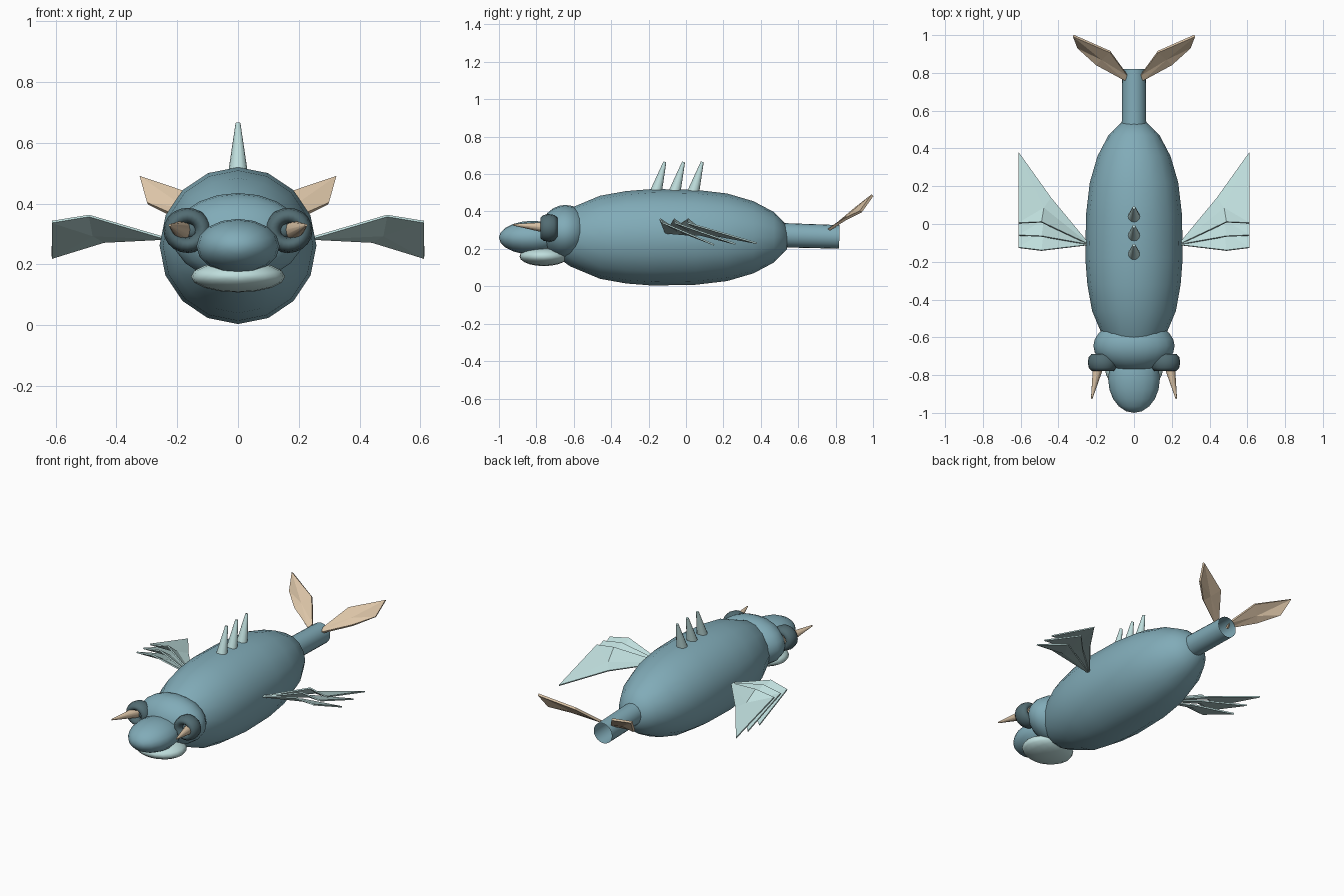
import bpy, bmesh, math
from mathutils import Vector, Matrix

if "Cube" in bpy.data.objects:
    bpy.data.objects.remove(bpy.data.objects["Cube"])


def material(name, rgb):
    m = bpy.data.materials.new(name)
    m.use_nodes = True
    m.diffuse_color = (*rgb, 1)
    m.node_tree.nodes["Principled BSDF"].inputs["Base Color"].default_value = (*rgb, 1)
    return m


TEAL = material("teal skin", (0.22, 0.41, 0.48))
PALE = material("pale fin", (0.52, 0.73, 0.72))
TAN = material("tan horn", (0.72, 0.56, 0.39))
DARK = material("dark eye ring", (0.085, 0.15, 0.17))


def finish(name, bm, mat, smooth=True):
    bmesh.ops.recalc_face_normals(bm, faces=bm.faces)
    for f in bm.faces:
        f.smooth = smooth
    me = bpy.data.meshes.new(name)
    bm.to_mesh(me)
    bm.free()
    me.materials.append(mat)
    ob = bpy.data.objects.new(name, me)
    bpy.context.collection.objects.link(ob)
    return ob


def ellipsoid(name, center, radii, mat, segs=16, rings=10):
    bm = bmesh.new()
    bmesh.ops.create_uvsphere(bm, u_segments=segs, v_segments=rings, radius=1)
    turn = Matrix.Rotation(math.pi / 2, 4, 'X')
    bmesh.ops.transform(bm, matrix=Matrix.Translation(center) @ Matrix.Diagonal((*radii, 1)) @ turn,
                        verts=bm.verts)
    return finish(name, bm, mat)


def tapered(name, start, end, r1, r2, mat, segs=12, caps=True):
    a, b = Vector(start), Vector(end)
    bm = bmesh.new()
    bmesh.ops.create_cone(bm, cap_ends=caps, segments=segs, radius1=r1, radius2=r2, depth=(b - a).length)
    turn = (b - a).to_track_quat('Z', 'Y').to_matrix().to_4x4()
    bmesh.ops.transform(bm, matrix=Matrix.Translation((a + b) / 2) @ turn, verts=bm.verts)
    ob = finish(name, bm, mat)
    for p in ob.data.polygons:
        p.use_smooth = len(p.vertices) <= 4
    return ob


def torus(name, center, major, minor, depth, mat, segs=20, tube=10):
    bm = bmesh.new()
    rows = []
    for i in range(segs):
        a = math.tau * i / segs
        row = []
        for j in range(tube):
            b = math.tau * j / tube
            r = major + minor * math.cos(b)
            row.append(bm.verts.new((center[0] + r * math.cos(a), center[1] + depth * math.sin(b),
                                     center[2] + 0.94 * r * math.sin(a))))
        rows.append(row)
    for i in range(segs):
        p, q = rows[i], rows[(i + 1) % segs]
        for j in range(tube):
            k = (j + 1) % tube
            bm.faces.new((p[j], p[k], q[k], q[j]))
    return finish(name, bm, mat)


def blade(name, points, side, mat, thickness):
    # Thin fin: a fan of triangles around the outline's middle
    bm = bmesh.new()
    vs = [bm.verts.new((side * x, y, z)) for x, y, z in points]
    mid = sum((v.co for v in vs), Vector()) / len(vs)
    hub = bm.verts.new(mid)
    for i, v in enumerate(vs):
        bm.faces.new((hub, v, vs[(i + 1) % len(vs)]))
    ob = finish(name, bm, mat, smooth=False)
    mod = ob.modifiers.new("thickness", 'SOLIDIFY')
    mod.thickness = thickness
    mod.offset = 0
    return ob


# Body: lathed around the long axis
profile = [(-0.74, 0.02), (-0.71, 0.09), (-0.62, 0.155), (-0.46, 0.222), (-0.32, 0.247), (-0.18, 0.258),
           (0.05, 0.254), (0.22, 0.234), (0.36, 0.193), (0.47, 0.135), (0.54, 0.064)]
SIDES = 16
bm = bmesh.new()
rings = [[bm.verts.new((r * math.sin(math.tau * i / SIDES), y, 0.262 + r * math.cos(math.tau * i / SIDES)))
          for i in range(SIDES)] for y, r in profile]
for lo, hi in zip(rings, rings[1:]):
    for i in range(SIDES):
        k = (i + 1) % SIDES
        bm.faces.new((lo[i], lo[k], hi[k], hi[i]))
bm.faces.new(rings[0])
bm.faces.new(rings[-1])
finish("body", bm, TEAL)

# Open tail stalk
tapered("tail_stalk", (0, 0.52, 0.273), (0, 0.82, 0.264), 0.065, 0.063, TEAL, 20, caps=False)

# Head, snout and jaw
ellipsoid("head", (0, -0.645, 0.29), (0.215, 0.135, 0.145), TEAL, 20, 12)
ellipsoid("snout", (0, -0.82, 0.26), (0.137, 0.18, 0.09), TEAL)
ellipsoid("lower_jaw", (0, -0.76, 0.16), (0.155, 0.13, 0.052), PALE)

# Back spines
for n in range(3):
    y = -0.165 + 0.1 * n
    tapered("back_spine_%d" % (n + 1), (0, y, 0.49), (0, y + 0.052, 0.665), 0.034, 0.008, PALE)

for side, label in ((1, "left"), (-1, "right")):
    # Eye ring with a horn running through it
    torus(label + "_eye_ring", (side * 0.166, -0.733, 0.312), 0.051, 0.028, 0.047, DARK)
    tapered(label + "_eye_disc", (side * 0.162, -0.66, 0.31), (side * 0.162, -0.735, 0.31), 0.032, 0.04, TAN)
    ellipsoid(label + "_pupil", (side * 0.152, -0.735, 0.312), (0.023, 0.015, 0.024), DARK, 12, 8)
    tapered(label + "_eye_horn", (side * 0.178, -0.70, 0.31), (side * 0.224, -0.925, 0.329), 0.036, 0.004, TAN)

    # Overlapping blades of the side fin
    root = (0.235, -0.11, 0.285)
    for n in range(3):
        front = -0.125 + 0.065 * n
        tip = 0.15 + 0.115 * n
        blade("%s_side_fin_blade_%d" % (label, n + 1),
              [root, (0.49, front - 0.015 + 0.01 * n, 0.36), (0.612, front, 0.34),
               (0.612, tip, 0.222 + 0.004 * n), (0.44, 0.55 * tip - 0.07, 0.275)],
              side, PALE, 0.008)

    # Tail fin
    blade(label + "_tail_fin",
          [(0.045, 0.76, 0.30), (0.2, 0.845, 0.355), (0.297, 0.935, 0.40),
           (0.322, 0.997, 0.487), (0.127, 0.912, 0.42), (0.037, 0.79, 0.318)],
          side, TAN, 0.014)
